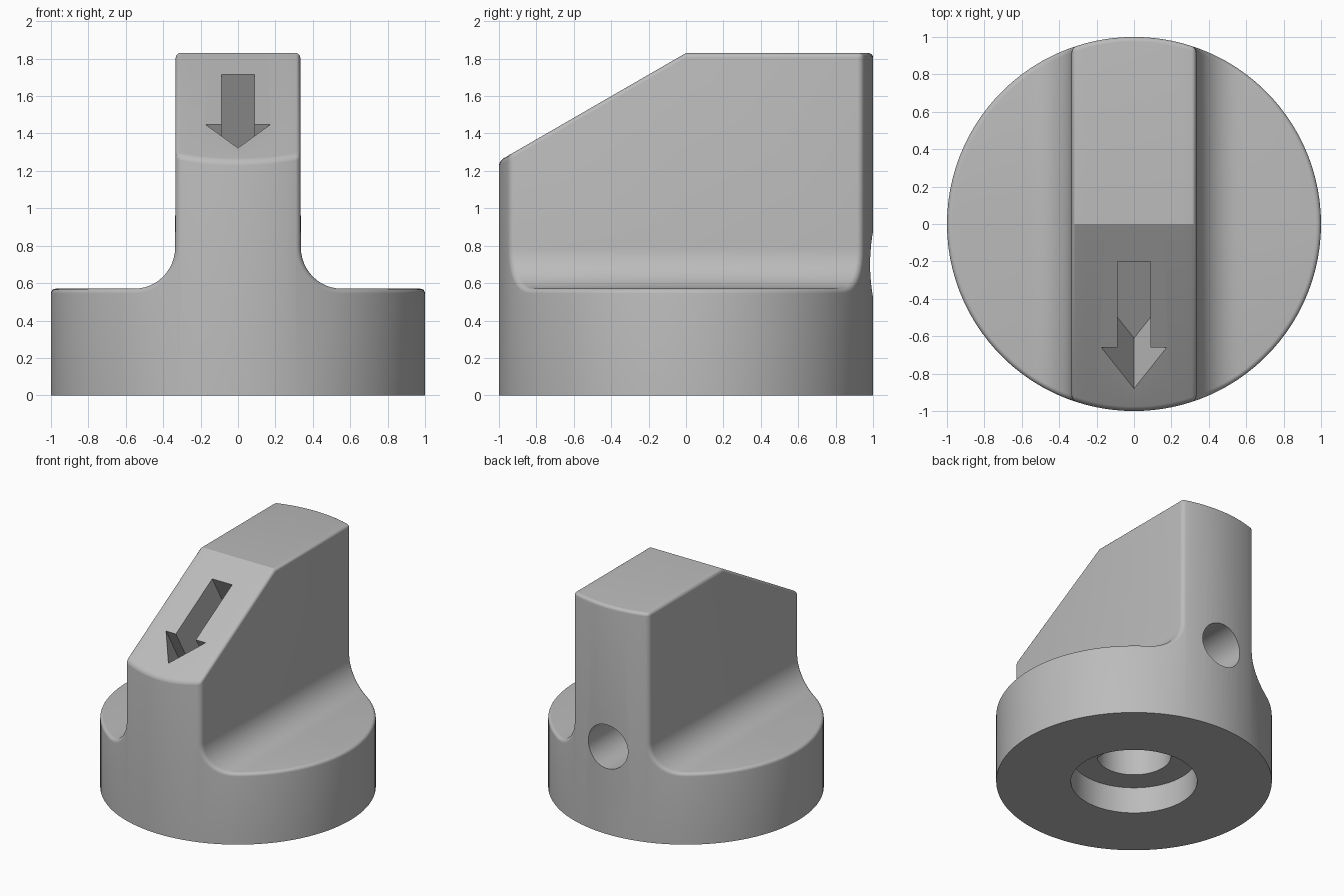
import bpy, bmesh
from math import sin, cos, asin, sqrt, pi, radians
from mathutils import Vector, Matrix

cube = bpy.data.objects.get("Cube")
if cube:
    bpy.data.objects.remove(cube)

TOP, SHELF, HALF = 1.83, 0.57, 0.333   # grip top, base top, grip half width
EDGE, FILLET = 0.025, 0.22             # rounded edge and fillet radii
SLOPE = 0.577
STEPS = 5

grey = bpy.data.materials.new("light_grey")
grey.use_nodes = True
grey.diffuse_color = (0.5, 0.5, 0.5, 1)
grey.node_tree.nodes["Principled BSDF"].inputs["Base Color"].default_value = (0.5, 0.5, 0.5, 1)


def make_object(name, bm):
    bmesh.ops.recalc_face_normals(bm, faces=bm.faces)
    mesh = bpy.data.meshes.new(name)
    bm.to_mesh(mesh)
    bm.free()
    mesh.materials.append(grey)
    obj = bpy.data.objects.new(name, mesh)
    bpy.context.collection.objects.link(obj)
    return obj


def prism(name, low, high):
    """Closed solid between two matching outlines."""
    bm = bmesh.new()
    a = [bm.verts.new(p) for p in low]
    b = [bm.verts.new(p) for p in high]
    bm.faces.new(a)
    bm.faces.new(b)
    for i in range(len(a)):
        j = (i + 1) % len(a)
        bm.faces.new((a[i], a[j], b[j], b[i]))
    return make_object(name, bm)


def half_profile():
    """Cross-section from the middle to the rim: x, z, normal, on shelf."""
    pts = [((HALF - EDGE) * i / 6, TOP, 0, 1, False) for i in range(6)]
    for i in range(STEPS + 1):
        a = pi / 2 * (1 - i / STEPS)
        pts.append((HALF - EDGE + EDGE * cos(a), TOP - EDGE + EDGE * sin(a), cos(a), sin(a), False))
    cx = HALF + FILLET + 0.003
    for i in range(13):
        a = pi + pi / 2 * i / 12
        pts.append((cx + FILLET * cos(a), SHELF + FILLET + FILLET * sin(a), -cos(a), -sin(a), False))
    start = asin(cx)
    for i in range(1, 17):
        a = start + (pi / 2 - start) * i / 16
        pts.append((sin(a), SHELF, 0, 1, True))
    return pts


right = half_profile()
profile = [(-x, z, -nx, nz, s) for x, z, nx, nz, s in reversed(right[1:])] + right


def row(side, angle, floor=False):
    """One line of points across the knob, at a stage of the rounded rim."""
    radius = 1 - EDGE + EDGE * cos(angle)
    inset = EDGE * (1 - sin(angle))
    out = []
    for x, z, nx, nz, shelf in profile:
        px = x * radius if shelf else x - nx * inset
        pz = z - nz * inset
        y = side * sqrt(max(0, radius * radius - px * px))
        if z > 1.5:
            pz += SLOPE * min(0, y)
        out.append((px, y, 0 if floor else pz))
    return out


# Knob body: round base, filleted grip, sloping front
angles = [pi / 2 * i / STEPS for i in range(STEPS + 1)]
rows = [row(-1, 0, True)] + [row(-1, a) for a in angles]
rows += [row(0, pi / 2)]
rows += [row(1, a) for a in reversed(angles)] + [row(1, 0, True)]
bm = bmesh.new()
grid = [[bm.verts.new(p) for p in r] for r in rows]
for i in range(len(grid)):
    a, b = grid[i], grid[(i + 1) % len(grid)]
    for j in range(len(profile) - 1):
        bm.faces.new((a[j], a[j + 1], b[j + 1], b[j]))
bmesh.ops.remove_doubles(bm, verts=bm.verts, dist=0.00002)
knob = make_object("knob", bm)


def circle(radius, z, flat=9):
    return [(min(flat, radius * cos(2 * pi * i / 64)), radius * sin(2 * pi * i / 64), z)
            for i in range(64)]


# Shaft recess and D-shaped bore below
recess = prism("recess_cutter", circle(0.458, -0.1), circle(0.458, 0.21))


def d_outline(radius, flat, z):
    end = asin(sqrt(radius * radius - flat * flat) / radius)
    n = 48
    return [(radius * cos(end + (2 * pi - 2 * end) * i / n),
             radius * sin(end + (2 * pi - 2 * end) * i / n), z) for i in range(n + 1)]


bore = prism("bore_cutter", d_outline(0.268, 0.19, 0.1), d_outline(0.268, 0.19, 0.95))

# Set screw hole in the back
turn = Matrix.Translation((0, 0, 0.7)) @ Matrix.Rotation(radians(-90), 4, 'X')
screw = prism("screw_hole_cutter", [turn @ Vector(p) for p in circle(0.175, 0.1)],
              [turn @ Vector(p) for p in circle(0.175, 1.2)])

# Arrow pocket sunk square to the slope
half = [(0.088, -0.2), (0.088, -0.66), (0.175, -0.66)]
outline = half + [(0, -0.88)] + [(-x, y) for x, y in reversed(half)]
normal = Vector((0, -0.5, 0.866))
arrow = prism("arrow_cutter",
              [Vector((x, y, TOP + SLOPE * y)) - normal * 0.54 for x, y in outline],
              [Vector((x, y, TOP + SLOPE * y)) + normal * 0.1 for x, y in outline])

bpy.ops.object.select_all(action='DESELECT')
bpy.context.view_layer.objects.active = knob
knob.select_set(True)
for cutter in (recess, bore, screw, arrow):
    cutter.hide_render = True
    mod = knob.modifiers.new(cutter.name, 'BOOLEAN')
    mod.operation = 'DIFFERENCE'
    mod.solver = 'EXACT'
    mod.object = cutter
    bpy.ops.object.modifier_apply(modifier=mod.name)
    bpy.data.objects.remove(cutter)

bpy.ops.object.shade_smooth_by_angle(angle=radians(25))
